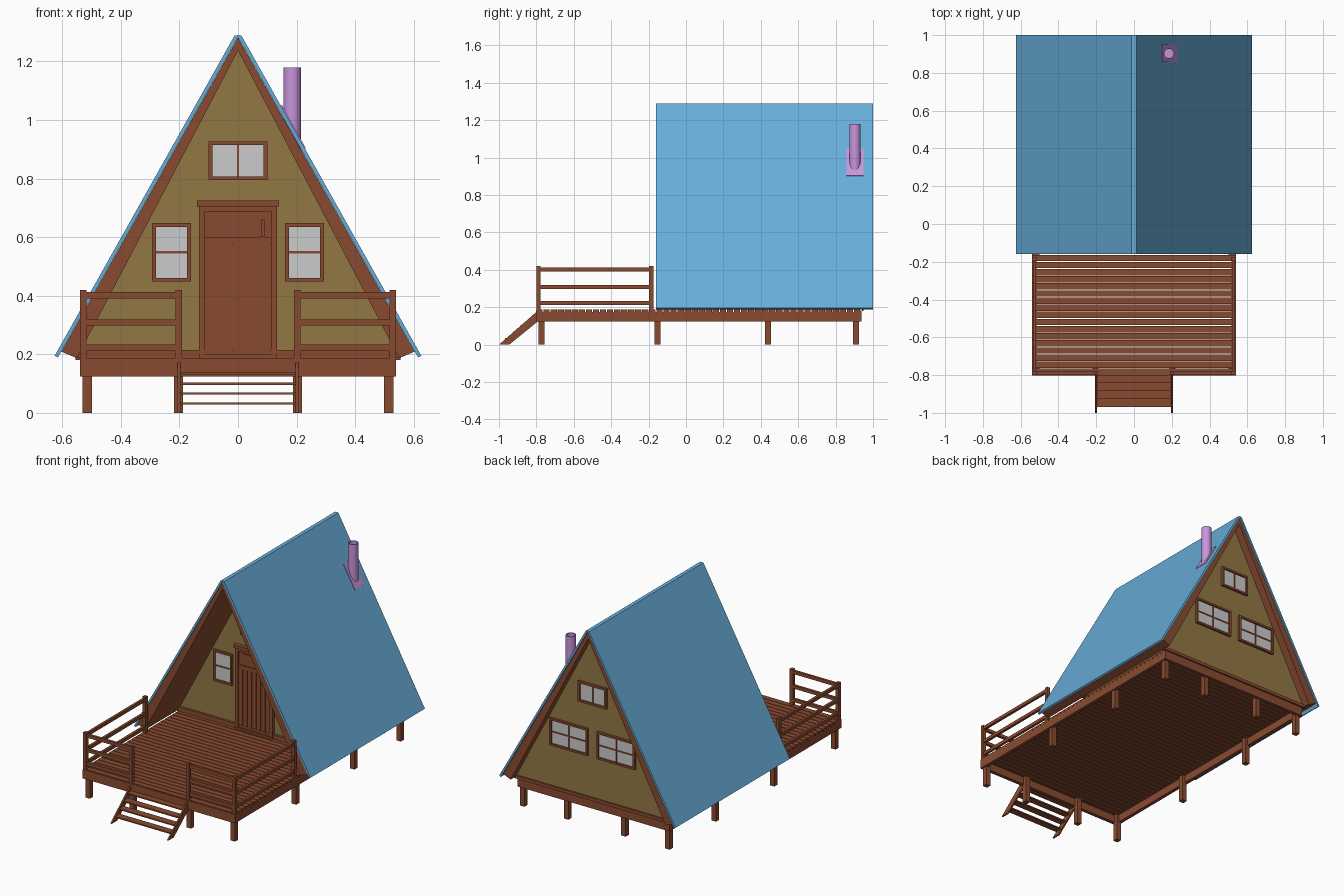
import bpy, bmesh, math
from mathutils import Matrix, Vector

if "Cube" in bpy.data.objects:
    bpy.data.objects.remove(bpy.data.objects["Cube"])


def material(name, rgb):
    m = bpy.data.materials.new(name)
    m.diffuse_color = (*rgb, 1)
    m.use_nodes = True
    m.node_tree.nodes["Principled BSDF"].inputs["Base Color"].default_value = m.diffuse_color
    return m


WOOD = material("wood", (0.25, 0.07, 0.03))
BLUE = material("roof_blue", (0.14, 0.42, 0.70))
WALL = material("wall_tan", (0.29, 0.19, 0.06))
PIPE = material("pipe_purple", (0.58, 0.30, 0.72))


def finish(name, bm, mat=None):
    bmesh.ops.recalc_face_normals(bm, faces=bm.faces)
    me = bpy.data.meshes.new(name)
    bm.to_mesh(me)
    bm.free()
    ob = bpy.data.objects.new(name, me)
    bpy.context.collection.objects.link(ob)
    if mat:
        me.materials.append(mat)
    return ob


def boxes(name, items, mat=None):
    """Each item is (x0, x1, y0, y1, z0, z1)."""
    bm = bmesh.new()
    for x0, x1, y0, y1, z0, z1 in items:
        m = Matrix.Translation(((x0 + x1) / 2, (y0 + y1) / 2, (z0 + z1) / 2))
        m = m @ Matrix.Diagonal((x1 - x0, y1 - y0, z1 - z0, 1))
        bmesh.ops.create_cube(bm, size=1, matrix=m)
    return finish(name, bm, mat)


def prism(name, pts, a, b, mat, axis="y"):
    """Extrude an outline: (x, z) along y, or (y, z) along x."""
    bm = bmesh.new()
    vs = [bm.verts.new((u, a, w) if axis == "y" else (a, u, w)) for u, w in pts]
    face = bm.faces.new(vs)
    ext = bmesh.ops.extrude_face_region(bm, geom=[face])
    d = Vector((0, b - a, 0)) if axis == "y" else Vector((b - a, 0, 0))
    bmesh.ops.translate(bm, vec=d, verts=[v for v in ext["geom"] if isinstance(v, bmesh.types.BMVert)])
    return finish(name, bm, mat)


def mirrored(half):
    """Complete a symmetric outline whose first and last points are at x = 0."""
    return half + [(-x, z) for x, z in reversed(half) if x > 0]


# roof covering, timber lining and gable walls
prism("roof_covering", mirrored([(0, 1.29), (0.012, 1.288), (0.626, 0.195),
                                 (0.615, 0.189), (0, 1.283)]), -0.16, 1.0, BLUE)
prism("roof_lining", mirrored([(0, 1.281), (0.603, 0.209), (0.55, 0.187), (0, 1.237)]),
      -0.156, 0.992, WOOD)
gable = [(-0.558, 0.187), (0.558, 0.187), (0, 1.245)]
prism("front_wall", gable, 0.18, 0.20, WALL)
prism("back_wall", gable, 0.92, 0.94, WALL)
boxes("wall_sills", [(-0.55, 0.55, 0.165, 0.18, 0.187, 0.215),
                     (-0.555, 0.555, 0.94, 0.95, 0.18, 0.2)], WOOD)

# deck planks and rim joists
pitch = 1.735 / 46
boxes("deck_planks", [(-0.54, 0.54, -0.8 + i * pitch, -0.8 + (i + 1) * pitch - 0.004, 0.174, 0.188)
                      for i in range(46)], WOOD)
boxes("deck_rim", [(-0.54, 0.54, -0.803, -0.78, 0.125, 0.182),
                   (-0.54, 0.54, 0.915, 0.938, 0.125, 0.182),
                   (-0.54, -0.517, -0.78, 0.915, 0.125, 0.174),
                   (0.517, 0.54, -0.78, 0.915, 0.125, 0.174)], WOOD)

# foundation posts around the perimeter
spots = [(x, y) for x in (-0.515, -0.203, 0.203, 0.515) for y in (-0.773, -0.153, 0.438, 0.908)
         if abs(x) > 0.5 or y in (-0.773, 0.908)]
boxes("foundation_posts", [(x - 0.016, x + 0.016, y - 0.016, y + 0.016, 0, 0.174)
                           for x, y in spots], WOOD)

# railings on both sides of the steps
for s, side in ((-1, "left"), (1, "right")):
    def span(a, b):
        return tuple(sorted((s * a, s * b)))
    parts = [(*span(x - 0.011, x + 0.011), y - 0.011, y + 0.011, 0.187, 0.42)
             for x, y in ((0.528, -0.789), (0.528, -0.186), (0.202, -0.789))]
    for z in (0.212, 0.298, 0.391):
        parts.append((*span(0.2, 0.53), -0.797, -0.781, z, z + 0.021))
        parts.append((*span(0.52, 0.536), -0.789, -0.186, z, z + 0.021))
    boxes(side + "_railing", parts, WOOD)

# steps
for s, side in ((-1, "left"), (1, "right")):
    prism(side + "_stringer", [(-1.0, 0), (-0.945, 0), (-0.785, 0.13), (-0.785, 0.172), (-0.803, 0.172)],
          s * 0.196, s * 0.206, WOOD, "x")
boxes("stair_treads", [(-0.198, 0.198, -0.968 + i * 0.042, -0.922 + i * 0.042,
                        0.028 + i * 0.034, 0.036 + i * 0.034) for i in range(4)], WOOD)


def window(name, cx, cz, w, h, y, out, cols, rows):
    """Framed window on the wall plane y, standing out along out (-1 front, 1 back)."""
    f, m = 0.013, 0.004
    x0, x1, z0, z1 = cx - w / 2, cx + w / 2, cz - h / 2, cz + h / 2
    ya, yb = sorted((y, y + out * 0.015))
    bars = [(x0, x0 + f, ya, yb, z0, z1), (x1 - f, x1, ya, yb, z0, z1),
            (x0 + f, x1 - f, ya, yb, z0, z0 + f), (x0 + f, x1 - f, ya, yb, z1 - f, z1)]
    ya, yb = sorted((y, y + out * 0.009))
    for i in range(1, cols):
        x = x0 + w * i / cols
        bars.append((x - m, x + m, ya, yb, z0 + f, z1 - f))
    for i in range(1, rows):
        z = z0 + h * i / rows
        bars.append((x0 + f, x1 - f, ya, yb, z - m, z + m))
    boxes(name + "_frame", bars, WOOD)
    ya, yb = sorted((y, y + out * 0.005))
    boxes(name + "_glass", [(x0 + f, x1 - f, ya, yb, z0 + f, z1 - f)])


window("front_upper_window", 0, 0.861, 0.2, 0.132, 0.18, -1, 2, 1)
window("back_upper_window", 0, 0.861, 0.2, 0.132, 0.94, 1, 2, 1)
for s, side in ((-1, "left"), (1, "right")):
    window("front_" + side + "_window", s * 0.227, 0.548, 0.133, 0.2, 0.18, -1, 1, 2)
    window("back_" + side + "_window", s * 0.168, 0.548, 0.27, 0.175, 0.94, 1, 2, 2)

# door: frame, header, planks and upper panel
boxes("door_frame", [(-0.133, -0.112, 0.16, 0.18, 0.188, 0.705),
                     (0.112, 0.133, 0.16, 0.18, 0.188, 0.705),
                     (-0.112, 0.112, 0.16, 0.18, 0.688, 0.705),
                     (-0.14, 0.14, 0.152, 0.18, 0.705, 0.725),
                     (-0.133, 0.133, 0.155, 0.18, 0.188, 0.2)], WOOD)
boxes("door_planks", [(-0.112, 0.112, 0.172, 0.18, 0.2, 0.688),
                      (-0.112, 0.112, 0.166, 0.172, 0.575, 0.6),
                      (-0.085, 0.085, 0.168, 0.172, 0.61, 0.675)]
      + [(-0.112 + i * 0.032, -0.084 + i * 0.032, 0.167, 0.172, 0.2, 0.575) for i in range(7)], WOOD)
boxes("door_handle", [(0.078, 0.09, 0.154, 0.168, 0.6, 0.66)], WOOD)

# chimney pipe with a hollow top, and its flashing on the roof slope
bm = bmesh.new()
bmesh.ops.create_cone(bm, cap_ends=True, segments=24, radius1=0.03, radius2=0.03, depth=0.29,
                      matrix=Matrix.Translation((0.185, 0.903, 1.035)))
bm.faces.ensure_lookup_table()
top = max(bm.faces, key=lambda f: f.calc_center_median().z)
bmesh.ops.inset_region(bm, faces=[top], thickness=0.006)
ext = bmesh.ops.extrude_face_region(bm, geom=[top])
bmesh.ops.translate(bm, vec=(0, 0, -0.1), verts=[v for v in ext["geom"] if isinstance(v, bmesh.types.BMVert)])
if top.is_valid:
    bmesh.ops.delete(bm, geom=[top], context="FACES_ONLY")
pipe = finish("chimney_pipe", bm, PIPE)
bpy.context.view_layer.objects.active = pipe
pipe.select_set(True)
bpy.ops.object.shade_smooth_by_angle(angle=math.radians(40))
prism("chimney_flashing", [(0.145, 1.047), (0.150, 1.051), (0.231, 0.905), (0.226, 0.9)],
      0.857, 0.95, PIPE)
